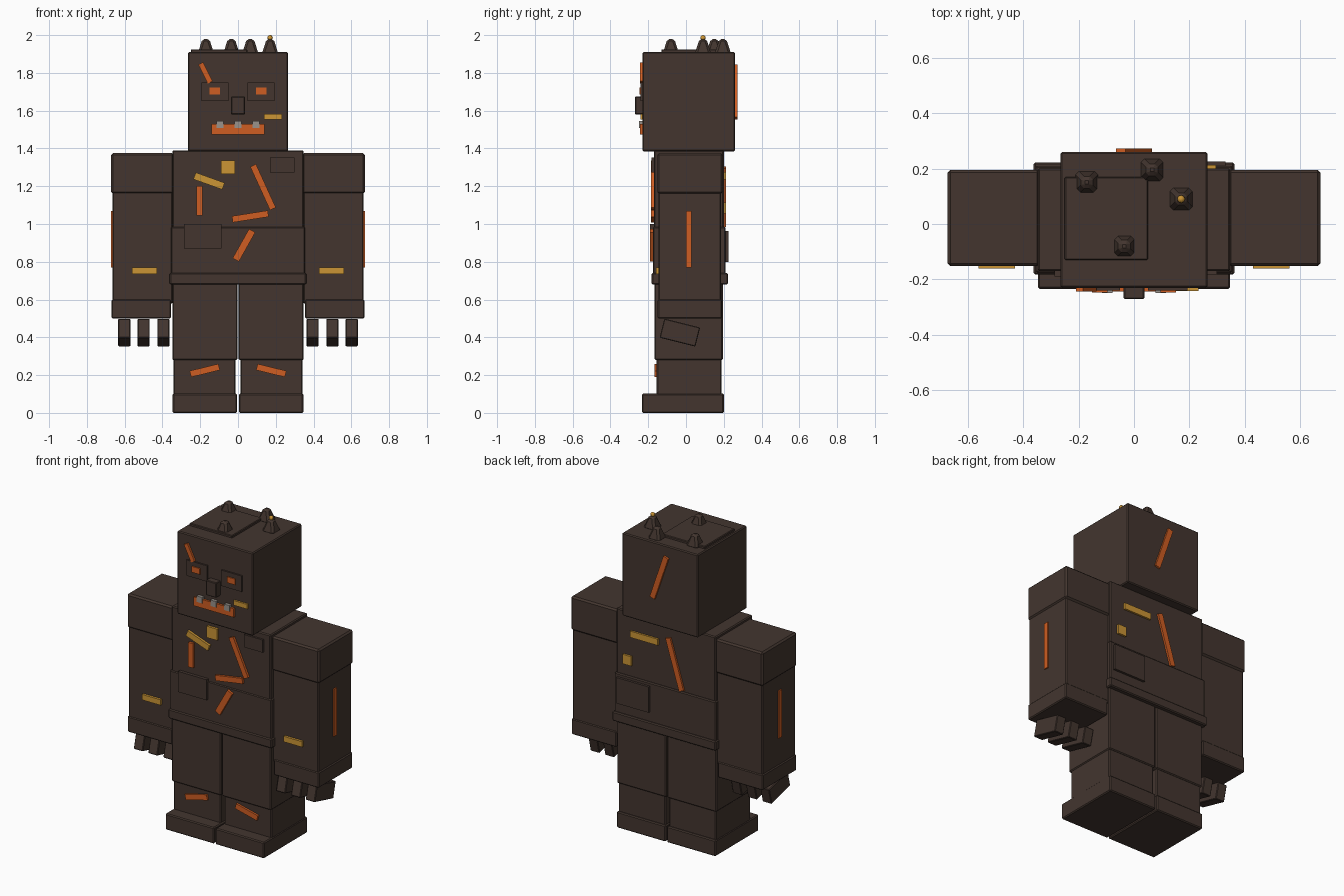
import bpy
import bmesh
import math
from mathutils import Matrix, Vector

default = bpy.data.objects.get("Cube")
if default:
    bpy.data.objects.remove(default, do_unlink=True)


def material(name, rgb):
    m = bpy.data.materials.new(name)
    m.use_nodes = True
    m.diffuse_color = (*rgb, 1)
    m.node_tree.nodes["Principled BSDF"].inputs["Base Color"].default_value = (*rgb, 1)
    return m


BROWN = material("dark brown", (0.056, 0.036, 0.028))
ORANGE = material("glowing orange", (0.62, 0.11, 0.016))
GOLD = material("gold", (0.60, 0.30, 0.035))
GREY = material("tooth grey", (0.32, 0.29, 0.26))


def finish(name, bm, mat):
    mesh = bpy.data.meshes.new(name)
    bm.to_mesh(mesh)
    bm.free()
    mesh.materials.append(mat)
    ob = bpy.data.objects.new(name, mesh)
    bpy.context.collection.objects.link(ob)
    return ob


def block(name, x, y, z, mat=BROWN, bevel=0.0, turn=None):
    """Box spanning the given x, y and z ranges, optionally turned about its centre."""
    spans = (x, y, z)
    centre = Vector([sum(s) / 2 for s in spans])
    size = [s[1] - s[0] for s in spans]
    bm = bmesh.new()
    bmesh.ops.create_cube(bm, size=1)
    place = Matrix.Translation(centre) @ (turn or Matrix()) @ Matrix.Diagonal((*size, 1))
    bm.transform(place)
    ob = finish(name, bm, mat)
    if bevel:
        mod = ob.modifiers.new("edge chamfer", "BEVEL")
        mod.width = bevel
        mod.segments = 1
    return ob


def strip(name, a, b, width, y, mat):
    """Raised bar from point a to b (x, z) on a front or back surface."""
    cx, cz = (a[0] + b[0]) / 2, (a[1] + b[1]) / 2
    dx, dz = b[0] - a[0], b[1] - a[1]
    half = math.hypot(dx, dz) / 2
    turn = Matrix.Rotation(-math.atan2(dz, dx), 4, "Y")
    return block(name, (cx - half, cx + half), (y - 0.015, y + 0.015),
                 (cz - width / 2, cz + width / 2), mat, turn=turn)


# Head, trunk and belt
E = 0.006
block("head", (-0.265, 0.265), (-0.23, 0.26), (1.385, 1.91), bevel=E)
block("scalp_plate", (-0.25, 0.05), (-0.13, 0.17), (1.90, 1.925), bevel=0.004)
block("torso", (-0.347, 0.347), (-0.17, 0.20), (0.70, 1.39), bevel=E)
block("waist", (-0.355, 0.355), (-0.175, 0.21), (0.72, 0.985), bevel=E)
block("belt", (-0.362, 0.362), (-0.182, 0.222), (0.68, 0.74), bevel=E)

# Arms and legs, one set per side
for side, s in (("left", 1), ("right", -1)):
    def span(a, b):
        return tuple(sorted((s * a, s * b)))

    block(side + "_shoulder", span(0.34, 0.672), (-0.152, 0.195), (1.16, 1.375), bevel=0.01)
    block(side + "_forearm", span(0.345, 0.664), (-0.145, 0.185), (0.58, 1.17), bevel=E)
    block(side + "_cuff", span(0.355, 0.67), (-0.15, 0.19), (0.50, 0.60), bevel=E)
    for i, x in enumerate((0.395, 0.5, 0.602)):
        block(f"{side}_finger_{i + 1}", span(x - 0.032, x + 0.032), (-0.13, 0.065), (0.373, 0.477),
              bevel=0.004, turn=Matrix.Rotation(math.radians(-14), 4, "X"))
    block(side + "_arm_clasp", span(0.43, 0.56), (-0.16, -0.13), (0.735, 0.77), GOLD)
    block(side + "_arm_crack", span(0.65, 0.672), (0.0, 0.03), (0.77, 1.07), ORANGE)
    block(side + "_leg", span(0.003, 0.348), (-0.167, 0.195), (0.28, 0.70), bevel=E)
    block(side + "_shin", span(0.012, 0.342), (-0.155, 0.188), (0.09, 0.29), bevel=E)
    block(side + "_foot", span(0.005, 0.346), (-0.234, 0.20), (0, 0.102), bevel=E)
    strip(side + "_shin_crack", (s * 0.10, 0.243), (s * 0.252, 0.206), 0.034, -0.153, ORANGE)

    # Eyes
    block(side + "_eye_socket", span(0.05, 0.193), (-0.24, -0.22), (1.65, 1.75))
    block(side + "_eye", span(0.095, 0.151), (-0.247, -0.225), (1.685, 1.722), ORANGE)

# Nose, mouth and teeth
block("nose", (-0.037, 0.037), (-0.27, -0.22), (1.58, 1.675), bevel=0.004)
block("mouth", (-0.14, 0.14), (-0.243, -0.22), (1.475, 1.53), ORANGE)
for i in range(3):
    x = (i - 1) * 0.096
    block(f"tooth_{i + 1}", (x - 0.019, x + 0.019), (-0.249, -0.225), (1.508, 1.546), GREY)
block("cheek_clasp", (0.137, 0.233), (-0.242, -0.22), (1.552, 1.582), GOLD)

# Plates fixed to the trunk
block("chest_plate", (0.17, 0.30), (-0.182, -0.16), (1.272, 1.352))
block("waist_plate", (-0.287, -0.087), (-0.19, -0.16), (0.87, 1.0))
block("back_plate", (0.105, 0.33), (0.19, 0.225), (0.80, 0.963))
block("chest_stud", (-0.09, -0.017), (-0.185, -0.16), (1.265, 1.337), GOLD)
block("back_stud", (0.235, 0.295), (0.19, 0.213), (1.055, 1.115), GOLD)

# Cracks and clasps on front and back
for name, a, b, width, y, mat in (
    ("brow_crack", (-0.197, 1.85), (-0.147, 1.75), 0.028, -0.228, ORANGE),
    ("chest_crack_long", (0.08, 1.31), (0.185, 1.08), 0.034, -0.17, ORANGE),
    ("chest_crack_low", (-0.03, 1.025), (0.16, 1.055), 0.034, -0.17, ORANGE),
    ("chest_crack_side", (-0.203, 1.045), (-0.203, 1.2), 0.032, -0.17, ORANGE),
    ("waist_crack", (-0.012, 0.81), (0.075, 0.965), 0.038, -0.175, ORANGE),
    ("chest_clasp", (-0.23, 1.255), (-0.077, 1.20), 0.038, -0.17, GOLD),
    ("head_back_crack", (-0.048, 1.84), (0.048, 1.56), 0.035, 0.257, ORANGE),
    ("back_crack", (-0.02, 1.30), (-0.115, 0.99), 0.035, 0.197, ORANGE),
    ("back_clasp", (0.05, 1.255), (0.245, 1.255), 0.04, 0.197, GOLD),
):
    strip(name, a, b, width, y, mat)

# Blunt four-sided horns on the scalp
for i, (x, y) in enumerate(((-0.17, 0.15), (-0.035, -0.08), (0.065, 0.195), (0.17, 0.09))):
    bm = bmesh.new()
    bmesh.ops.create_cone(bm, cap_ends=True, segments=4, radius1=0.062, radius2=0.026, depth=0.08)
    bm.transform(Matrix.Translation((x, y, 1.94)) @ Matrix.Rotation(math.pi / 4, 4, "Z"))
    horn = finish(f"horn_{i + 1}", bm, BROWN)
    horn.modifiers.new("edge chamfer", "BEVEL").width = 0.012

# Gold bead on the last horn
bm = bmesh.new()
bmesh.ops.create_uvsphere(bm, u_segments=12, v_segments=8, radius=0.014)
bm.transform(Matrix.Translation((0.17, 0.09, 1.986)))
finish("horn_bead", bm, GOLD)
block("bead_stem", (0.162, 0.178), (0.082, 0.098), (1.965, 1.985), GOLD)
